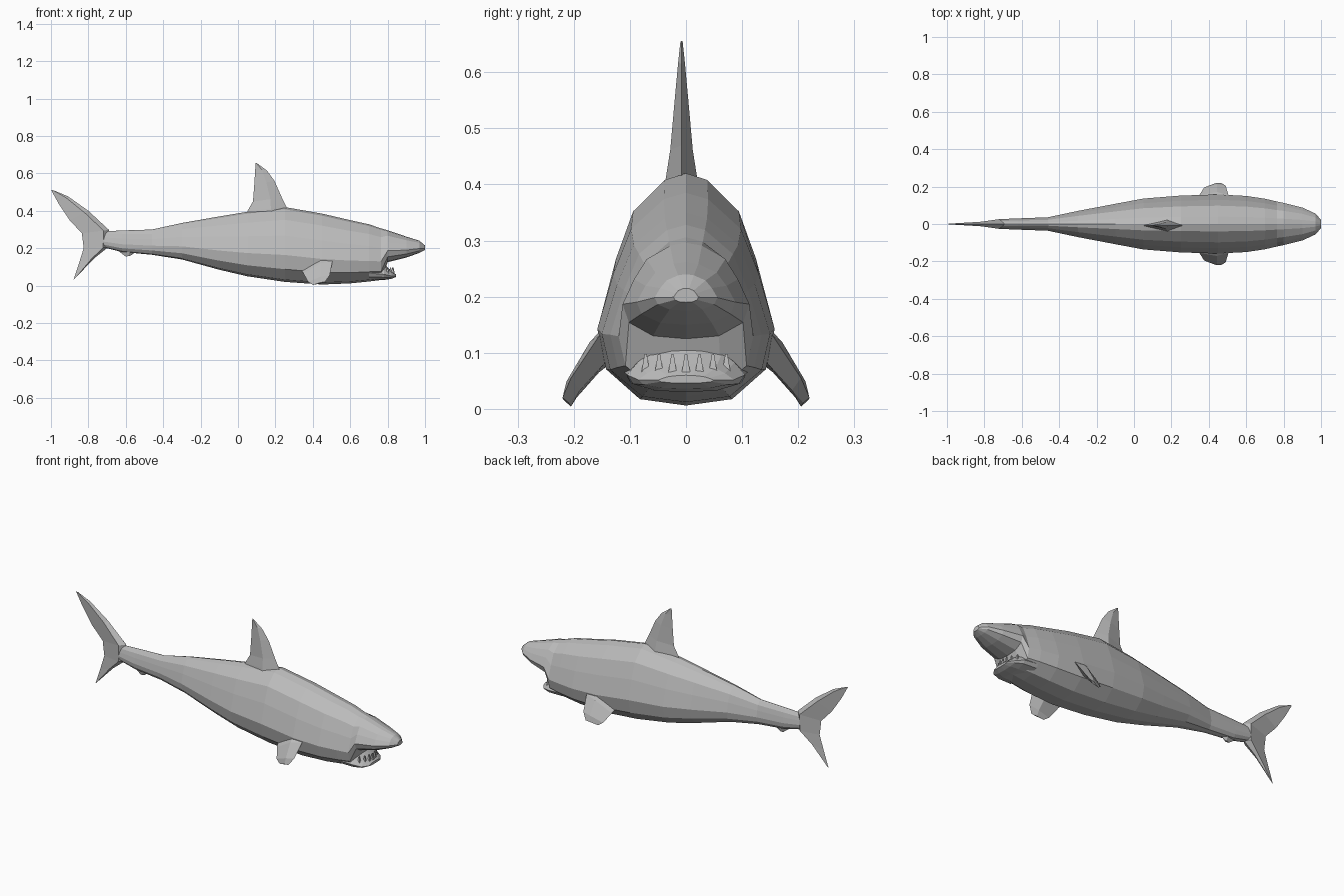
import bpy, bmesh
from mathutils import Vector

if "Cube" in bpy.data.objects:
    bpy.data.objects.remove(bpy.data.objects["Cube"])

grey = bpy.data.materials.new("shark grey")
grey.use_nodes = True
grey.diffuse_color = (0.5, 0.5, 0.5, 1)
grey.node_tree.nodes["Principled BSDF"].inputs["Base Color"].default_value = grey.diffuse_color


def loft(name, rings):
    """Skin a list of equal-length point rings and cap both ends."""
    bm = bmesh.new()
    loops = [[bm.verts.new(p) for p in ring] for ring in rings]
    n = len(loops[0])
    for a, b in zip(loops, loops[1:]):
        for i in range(n):
            j = (i + 1) % n
            bm.faces.new((a[i], a[j], b[j], b[i]))
    bm.faces.new(loops[0])
    bm.faces.new(loops[-1][::-1])
    bmesh.ops.recalc_face_normals(bm, faces=bm.faces)
    mesh = bpy.data.meshes.new(name)
    bm.to_mesh(mesh)
    bm.free()
    mesh.materials.append(grey)
    obj = bpy.data.objects.new(name, mesh)
    bpy.context.collection.objects.link(obj)
    return obj


# Half section: share of the half width, share of the height
SECTION = [(0, 1), (.25, .97), (.62, .83), (.82, .62), (1, .36),
           (.9, .17), (.52, .03), (0, 0)]
FULL = SECTION + [(-y, z) for y, z in SECTION[-2:0:-1]]


def body_loft(name, stations):
    return loft(name, [[(x, y * w, low + z * (top - low)) for y, z in FULL]
                       for x, top, low, w in stations])


def fin(name, levels, peak=0.6):
    """Diamond-section fin from (back, front, half thickness vector) levels."""
    rings = []
    for back, front, side in levels:
        back, front, side = Vector(back), Vector(front), Vector(side)
        mid = back.lerp(front, peak)
        rings.append([back, mid + side, front, mid - side])
    return loft(name, rings)


def upright_fin(name, levels, y=0, peak=0.6):
    return fin(name, [((bx, y, bz), (fx, y, fz), (0, t, 0))
                      for bx, bz, fx, fz, t in levels], peak)


# Body and snout: x, top, bottom, half width
body_loft("body", [
    (-.72, .29, .205, .026), (-.62, .295, .18, .03), (-.46, .30, .165, .036),
    (-.30, .335, .14, .07), (-.10, .37, .085, .108), (.05, .395, .05, .136),
    (.25, .42, .02, .152), (.45, .385, .006, .158), (.60, .35, .012, .15),
    (.70, .328, .022, .135), (.765, .306, .03, .12), (.80, .296, .125, .113),
    (.90, .262, .15, .088), (.97, .24, .175, .056), (1, .215, .19, .022)])

# Lower jaw
body_loft("lower_jaw", [(.70, .13, .03, .11), (.78, .115, .03, .105),
                        (.82, .08, .036, .085), (.845, .06, .046, .05)])

# Teeth around the lower jaw
for i in range(7):
    y = (i - 3) * .024
    x = .832 - 6 * y * y
    loft("tooth", [[(x - .012, y - .01, .05), (x + .008, y - .01, .05),
                    (x + .008, y + .01, .05), (x - .012, y + .01, .05)],
                   [(x - .004, y - .002, .098), (x, y - .002, .098),
                    (x, y + .002, .098), (x - .004, y + .002, .098)]])

# Upright fins: back x, back z, front x, front z, half thickness
upright_fin("dorsal_fin", [(.045, .37, .27, .39, .034), (.05, .398, .26, .42, .028),
                           (.08, .45, .235, .47, .02), (.087, .54, .195, .56, .012),
                           (.092, .62, .155, .615, .006), (.094, .656, .102, .654, .002)],
            y=-.008)
upright_fin("tail_fin", [(-1, .513, -.985, .509, .002), (-.96, .44, -.91, .478, .006),
                         (-.90, .35, -.80, .40, .012), (-.835, .28, -.69, .298, .026),
                         (-.825, .20, -.695, .205, .026), (-.85, .12, -.77, .145, .012),
                         (-.88, .03, -.868, .042, .002)], peak=.8)
upright_fin("anal_fin", [(-.66, .20, -.52, .20, .02), (-.60, .155, -.575, .16, .006)])

# Pectoral fins
for label, s in (("left", 1), ("right", -1)):
    fin(label + "_pectoral_fin", [
        ((.33, s * .11, .10), (.52, s * .11, .17), (0, s * .02, .02)),
        ((.35, s * .155, .065), (.505, s * .155, .13), (0, s * .016, .016)),
        ((.375, s * .195, .02), (.49, s * .205, .055), (0, s * .012, .008)),
        ((.40, s * .205, .004), (.465, s * .22, .02), (0, s * .005, .003))])
